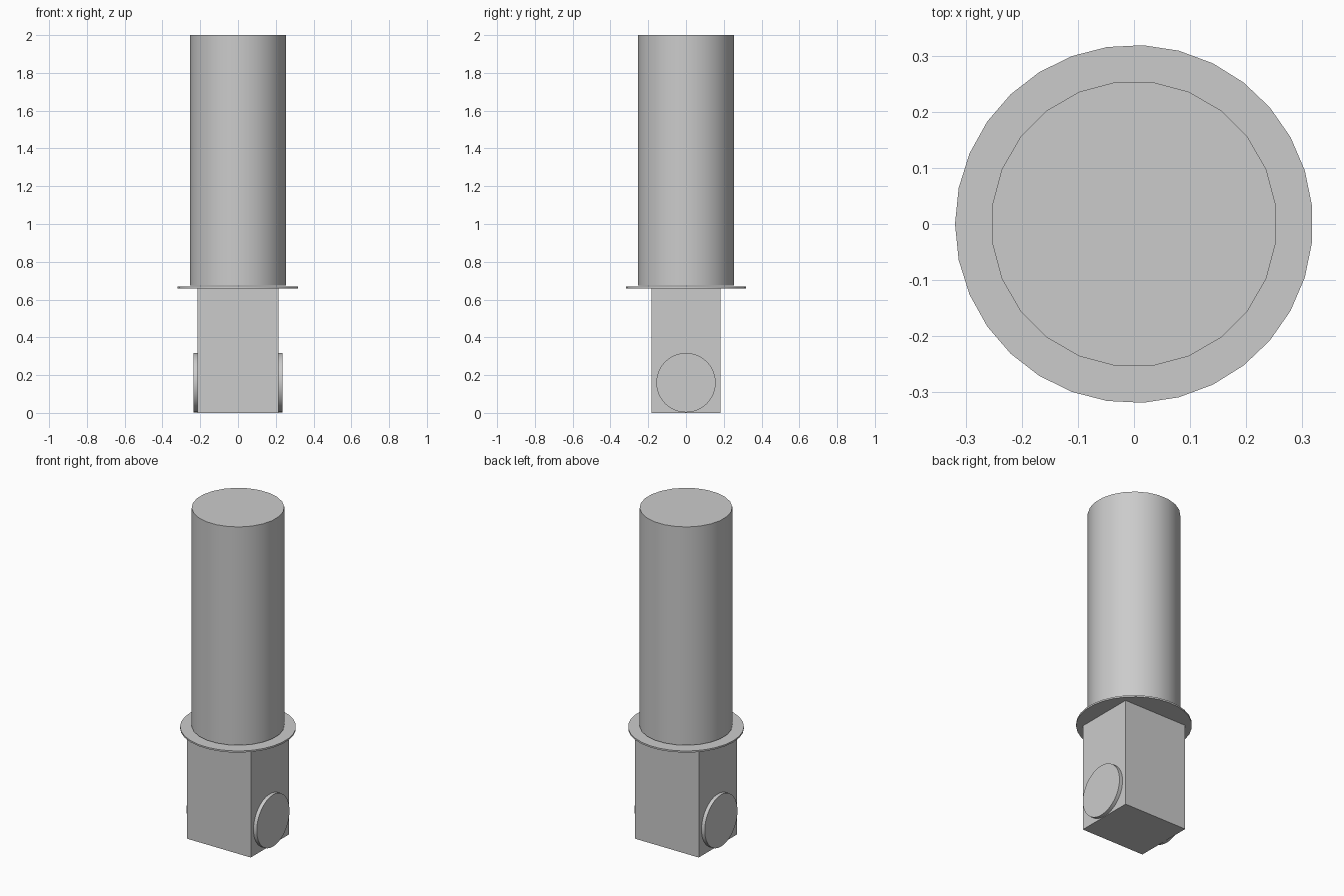
import bpy
import math

old = bpy.data.objects.get("Cube")
if old:
    bpy.data.objects.remove(old, do_unlink=True)

grey = bpy.data.materials.new("plain grey")
grey.use_nodes = True
colour = (0.6, 0.6, 0.6, 1)
grey.diffuse_color = colour
grey.node_tree.nodes["Principled BSDF"].inputs["Base Color"].default_value = colour


def finish(name, smooth=True):
    obj = bpy.context.object
    obj.name = name
    obj.data.materials.append(grey)
    bpy.ops.object.transform_apply(location=False, rotation=True, scale=True)
    if smooth:
        bpy.ops.object.shade_smooth_by_angle(angle=math.radians(30))
    return obj


def cylinder(name, sides, radius, depth, centre, rotation):
    bpy.ops.mesh.primitive_cylinder_add(vertices=sides, radius=radius, depth=depth,
                                        location=centre, rotation=rotation)
    return finish(name)


# Tall round barrel, just above the collar
bottom, top = 0.674, 2.0
cylinder("barrel", 24, 0.255, top - bottom, (0, 0, (bottom + top) / 2),
         (0, 0, math.radians(7.5)))

# Thin collar, with one corner pointing to -x
cylinder("collar", 31, 0.319, 0.01, (0, 0, 0.664), (0, 0, math.pi / 2))

# Rectangular base block
bpy.ops.mesh.primitive_cube_add(size=1, location=(0, 0, 0.331))
bpy.context.object.scale = (0.428, 0.366, 0.662)
finish("base_block", smooth=False)

# Round plate on each side of the block
for name, side in (("left_disc", 1), ("right_disc", -1)):
    cylinder(name, 48, 0.157, 0.026, (side * 0.223, 0, 0.16), (0, math.pi / 2, 0))
